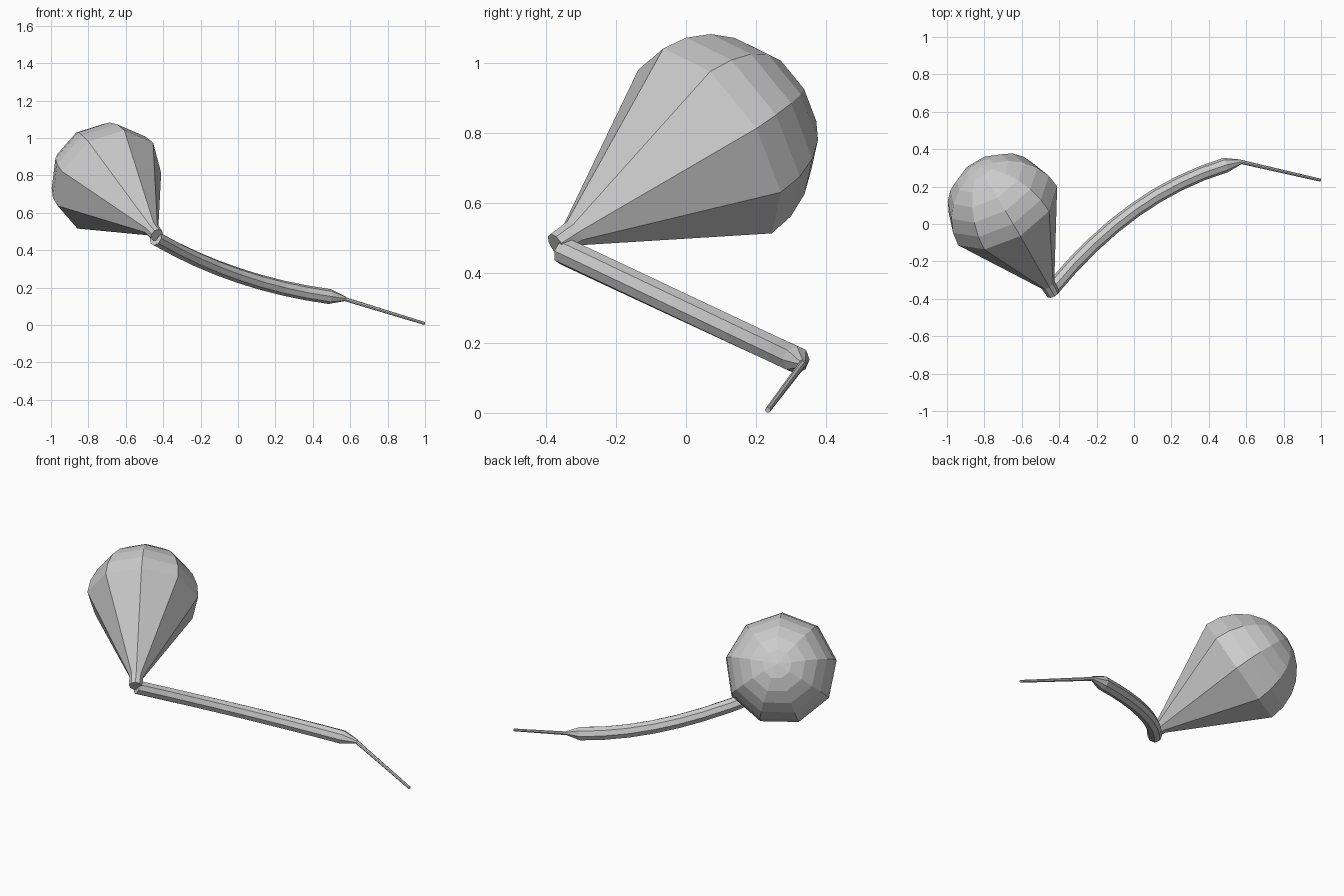
import bpy
from math import sin, cos, pi, radians
from mathutils import Vector

if "Cube" in bpy.data.objects:
    bpy.data.objects.remove(bpy.data.objects["Cube"])


def sweep(name, path, radii, sides, up, close_tip=False):
    """Flat-shaded tube through path, one radius per point, ends capped."""
    path = [Vector(p) for p in path]
    verts, faces = [], []
    for i, p in enumerate(path):
        t = (path[min(i + 1, len(path) - 1)] - path[max(i - 1, 0)]).normalized()
        v = (Vector(up) - t * t.dot(Vector(up))).normalized()
        u = t.cross(v)
        for k in range(sides):
            a = 2 * pi * k / sides
            verts.append(p + radii[i] * (v * cos(a) + u * sin(a)))
    for i in range(len(path) - 1):
        for k in range(sides):
            a, b = i * sides + k, i * sides + (k + 1) % sides
            faces.append((a, b, b + sides, a + sides))
    faces.append(tuple(reversed(range(sides))))
    last = (len(path) - 1) * sides
    if close_tip:
        axis = (path[-1] - path[0]).normalized()
        verts.append(path[0] + axis * close_tip)
        faces += [(last + k, last + (k + 1) % sides, len(verts) - 1) for k in range(sides)]
    else:
        faces.append(tuple(range(last, last + sides)))
    mesh = bpy.data.meshes.new(name)
    mesh.from_pydata(verts, [], faces)
    mesh.update()
    obj = bpy.data.objects.new(name, mesh)
    bpy.context.collection.objects.link(obj)
    return obj


# Bulb: short stem, cone and hemispherical dome along one tilted axis
R = 0.313
centre = Vector((-0.69, 0.067, 0.770))
axis = Vector((-0.4385, 0.749, 0.495)).normalized()
profile = [(-0.585, 0.036), (-0.52, 0.04)]
profile += [(R * sin(radians(d)), R * cos(radians(d))) for d in range(0, 90, 15)]
sweep("bulb", [centre + axis * t for t, r in profile], [r for t, r in profile],
      9, (0.262, -0.42, 0.868), close_tip=R + 0.585)

# Handle: curved rod that narrows at its far end
p0, p1, p2 = Vector((-0.44, -0.35, 0.463)), Vector((-0.02, 0.163, 0.222)), Vector((0.49, 0.315, 0.152))
n = 8
arc = [p0 * (1 - t) ** 2 + p1 * 2 * t * (1 - t) + p2 * t * t for t in (i / n for i in range(n + 1))]
sweep("handle", arc + [(0.575, 0.333, 0.14)], [0.04] * (n + 1) + [0.012], 8, (0, 0, 1))

# Thin straight tail
sweep("tail", [(0.56, 0.335, 0.142), (0.998, 0.234, 0.008)], [0.011, 0.008], 8, (0, 0, 1))
